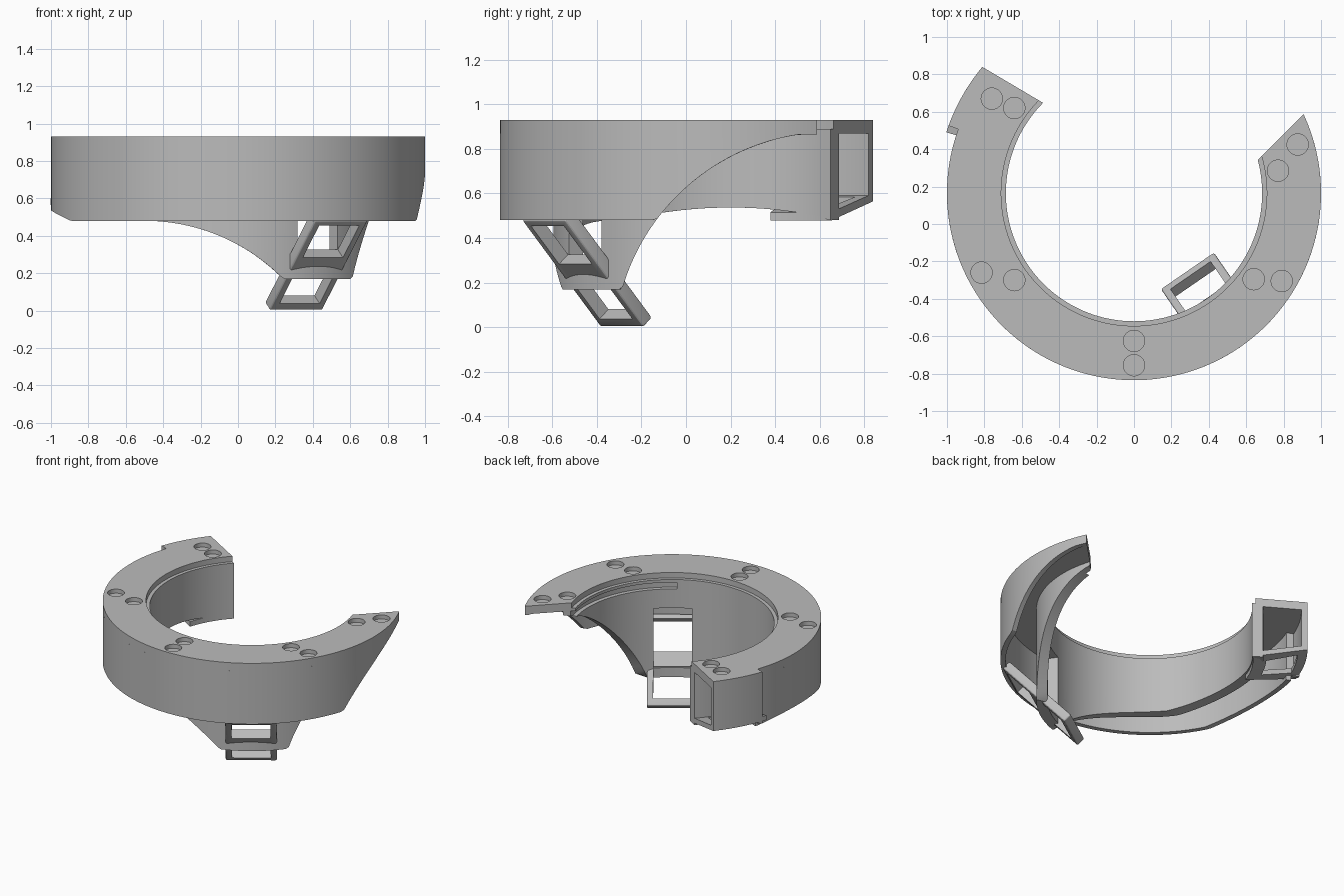
import bpy, bmesh, math
from mathutils import Matrix, Vector

cube = bpy.data.objects.get("Cube")
if cube:
    bpy.data.objects.remove(cube, do_unlink=True)

CY = 0.165            # ring centre along y
TOP, PLATE, BASE = 0.93, 0.87, 0.48
R_IN, R_LIP, R_WALL, R_SHELL, R_OUT, R_SOCK = 0.685, 0.71, 0.76, 0.965, 1.0, 1.055

grey = bpy.data.materials.new("plain grey")
grey.use_nodes = True
grey.diffuse_color = (0.5, 0.5, 0.5, 1)
grey.node_tree.nodes["Principled BSDF"].inputs["Base Color"].default_value = (0.5, 0.5, 0.5, 1)


def make(name, bm):
    bmesh.ops.recalc_face_normals(bm, faces=bm.faces)
    mesh = bpy.data.meshes.new(name)
    bm.to_mesh(mesh)
    bm.free()
    mesh.materials.append(grey)
    obj = bpy.data.objects.new(name, mesh)
    bpy.context.collection.objects.link(obj)
    return obj


# Slanted flat ends of the open ring, as angles for a given radius
def left_end(r):
    return 59.4 + math.degrees(math.acos(0.168 / r))


def right_end(r):
    return 315 + math.degrees(math.acos(0.343 / r))


def at(angle):
    return lambda r: angle


def sector(name, corners, start, end, steps):
    """Sweep a cross-section of (radius, height) corners around the ring centre."""
    bm = bmesh.new()
    rows = []
    for i in range(steps + 1):
        row = []
        for r, z in corners:
            a = math.radians(start(r) + (end(r) - start(r)) * i / steps)
            x, y = r * math.cos(a), CY + r * math.sin(a)
            row.append(bm.verts.new((x, y, z(x, y) if callable(z) else z)))
        rows.append(row)
    k = len(corners)
    for a, b in zip(rows, rows[1:]):
        for j in range(k):
            bm.faces.new((a[j], a[(j + 1) % k], b[(j + 1) % k], b[j]))
    bm.faces.new(rows[0])
    bm.faces.new(rows[-1])
    return make(name, bm)


def ring(name, r0, r1, low, high, start, end, steps):
    return sector(name, [(r0, low), (r1, low), (r1, high), (r0, high)], start, end, steps)


def cut(obj, cutter):
    cutter.hide_render = True
    mod = obj.modifiers.new("cut", "BOOLEAN")
    mod.operation = "DIFFERENCE"
    mod.solver = "EXACT"
    mod.object = cutter
    bpy.context.view_layer.objects.active = obj
    bpy.ops.object.modifier_apply(modifier=mod.name)
    bpy.data.objects.remove(cutter, do_unlink=True)


# Lower edges of the walls: sweeping arcs seen from the front and the side
def arc(d, radius):
    return math.sqrt(max(0, radius * radius - d * d))


def inner_low(x, y):
    z = BASE if x < -0.5 else -0.56 + arc(x + 0.5, 1.04)
    if x < -0.5:
        z = max(z, 0.537 - (y - 0.2) ** 2 / 4.05)
    if x > 0:
        z = max(z, -0.1 + arc(y - 0.65, 0.975))
    return min(max(z, 0.17), PLATE - 0.005)


def outer_low(x, y):
    return max(BASE, inner_low(x, y))


# Main ring
plate = ring("top_plate", R_LIP, R_OUT, PLATE, TOP, left_end, right_end, 120)
inner = ring("inner_wall", R_IN, R_WALL, inner_low, 0.89, left_end, right_end, 160)
outer = ring("outer_wall", R_SHELL, R_OUT, outer_low, PLATE, at(159), right_end, 140)

# Pairs of shallow round recesses on the top
bm = bmesh.new()
for x, y in [(0, -0.625), (0, -0.755), (-0.64, -0.3), (-0.815, -0.26), (0.64, -0.295),
             (0.79, -0.305), (0.77, 0.285), (0.875, 0.425), (-0.64, 0.62), (-0.76, 0.67)]:
    bmesh.ops.create_cone(bm, cap_ends=True, segments=32, radius1=0.057, radius2=0.057,
                          depth=0.06, matrix=Matrix.Translation((x, y, TOP)))
cut(plate, make("recess_cutter", bm))

# Groove along the inside of the right arm
cut(inner, ring("groove_cutter", 0.65, 0.715, 0.82, 0.868, at(302), at(378), 50))

# Socket at the left end
parts = [plate, inner, outer]
parts.append(ring("socket_outer_wall", 1.015, R_SOCK, 0.565, TOP, left_end, at(160), 16))
parts.append(ring("socket_top", 0.99, R_SOCK, PLATE, TOP, left_end, at(160), 16))
parts.append(ring("socket_step", R_SHELL, R_SOCK, 0.55, TOP, at(158.5), at(160), 2))
floor = sector("socket_floor", [(0.69, 0.478), (R_SOCK, 0.565), (R_SOCK, 0.6), (0.69, 0.515)],
               left_end, at(162), 16)
cut(floor, ring("floor_window_cutter", 0.78, 0.99, 0.4, 0.7, at(143), at(157), 10))
parts.append(floor)

# Tilted lower socket frame: local axes are tangent, slope and thickness
a = math.radians(-55.5)
radial = Vector((math.cos(a), math.sin(a), 0))
tangent = Vector((-math.sin(a), math.cos(a), 0))
slope = (radial * 0.43 + Vector((0, 0, 0.48))).normalized()
normal = tangent.cross(slope)
if normal.z < 0:
    normal = -normal
origin = Vector((0, CY, 0)) + radial * 0.548


def box(bm, axes, org, lo, hi):
    size = [h - l for l, h in zip(lo, hi)]
    mid = sum((ax * (l + h) / 2 for ax, l, h in zip(axes, lo, hi)), Vector(org))
    mat = Matrix([ax * s for ax, s in zip(axes, size)]).transposed().to_4x4()
    bmesh.ops.create_cube(bm, size=1, matrix=Matrix.Translation(mid) @ mat)


# Window through the inner wall behind the frame
bm = bmesh.new()
box(bm, (tangent, radial, Vector((0, 0, 1))), (0, CY, 0), (-0.13, 0.6, 0.24), (0.13, 0.85, 0.68))
cut(inner, make("window_cutter", bm))

LENGTH, THICK, HALF, RAIL = 0.644, 0.065, 0.172, 0.042
bm = bmesh.new()
box(bm, (tangent, slope, normal), origin, (-HALF, 0, 0), (HALF, LENGTH, THICK))
frame = make("lower_socket_frame", bm)
bevel = frame.modifiers.new("soft", "BEVEL")
bevel.width, bevel.segments = 0.012, 3
bpy.context.view_layer.objects.active = frame
bpy.ops.object.modifier_apply(modifier=bevel.name)
bm = bmesh.new()
for v0, v1 in [(0.05, 0.275), (0.38, 0.61)]:
    box(bm, (tangent, slope, normal), origin, (RAIL - HALF, v0, -0.1), (HALF - RAIL, v1, 0.2))
cut(frame, make("frame_window_cutter", bm))
parts.append(frame)

# Smooth shading with sharp edges kept
bpy.ops.object.select_all(action="DESELECT")
for obj in parts:
    obj.select_set(True)
bpy.context.view_layer.objects.active = plate
bpy.ops.object.shade_smooth_by_angle(angle=math.radians(25))
